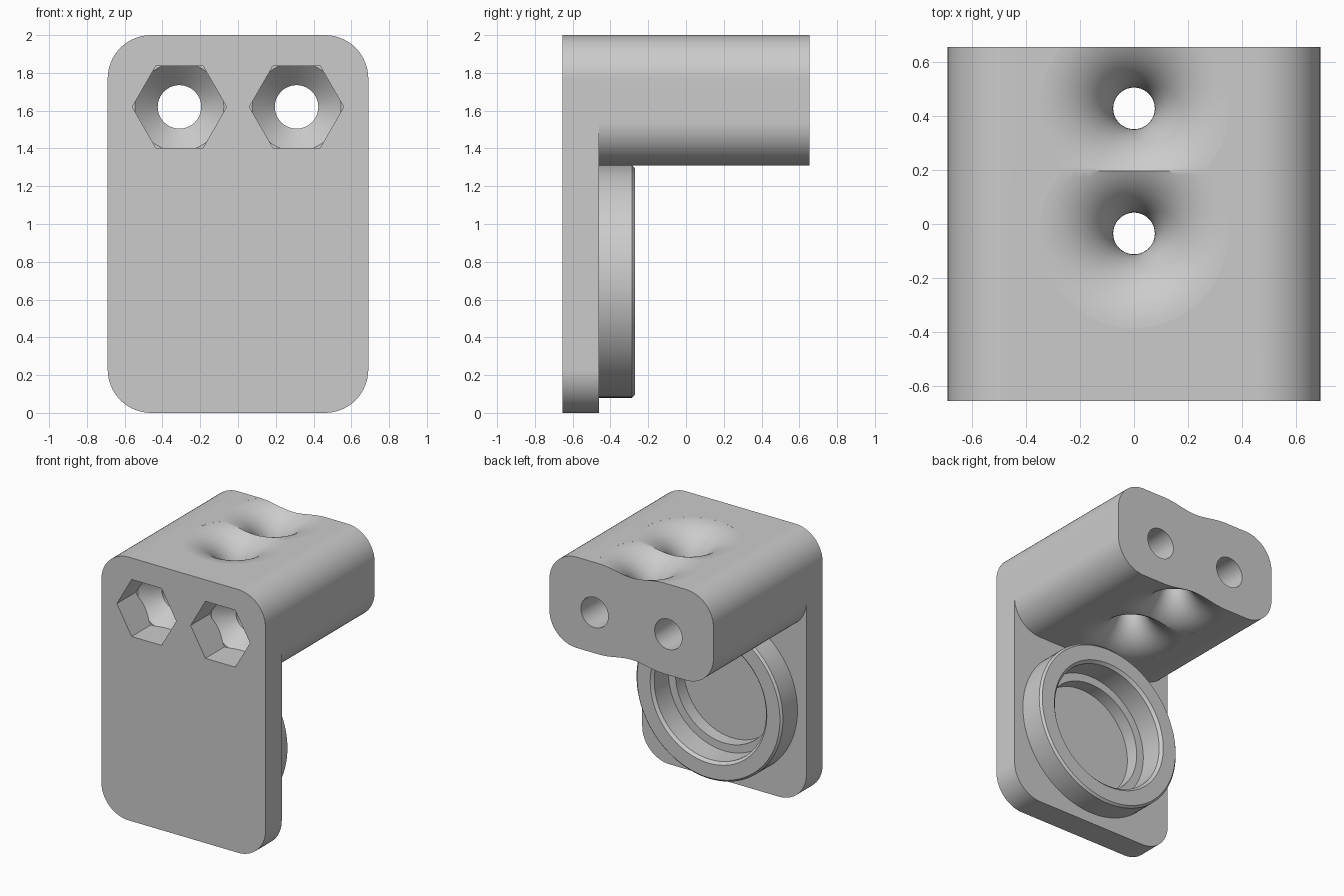
import bpy, bmesh
from math import sin, cos, pi, radians
from mathutils import Matrix

old = bpy.data.objects.get("Cube")
if old:
    bpy.data.objects.remove(old, do_unlink=True)

grey = bpy.data.materials.new("plain grey")
grey.use_nodes = True
grey.diffuse_color = (0.6, 0.6, 0.6, 1)
grey.node_tree.nodes["Principled BSDF"].inputs["Base Color"].default_value = (0.6, 0.6, 0.6, 1)

ALONG_Y = Matrix.Rotation(radians(-90), 4, "X")
WIDTH, FRONT, BACK, STEP = 1.38, -0.655, 0.655, -0.46
CORNER = 0.23


def add_object(name, bm):
    bmesh.ops.recalc_face_normals(bm, faces=bm.faces)
    mesh = bpy.data.meshes.new(name)
    bm.to_mesh(mesh)
    bm.free()
    mesh.materials.append(grey)
    ob = bpy.data.objects.new(name, mesh)
    bpy.context.collection.objects.link(ob)
    return ob


def rounded_box(name, y0, y1, z0, z1):
    """Box whose edges running front to back are rounded."""
    bm = bmesh.new()
    bmesh.ops.create_cube(bm, size=1)
    bmesh.ops.scale(bm, vec=(WIDTH, y1 - y0, z1 - z0), verts=bm.verts)
    bmesh.ops.translate(bm, vec=(0, (y0 + y1) / 2, (z0 + z1) / 2), verts=bm.verts)
    edges = [e for e in bm.edges if abs(e.verts[0].co.y - e.verts[1].co.y) > 0.01]
    bmesh.ops.bevel(bm, geom=edges, offset=CORNER, segments=16, profile=0.5, affect="EDGES")
    return add_object(name, bm)


def lathe(name, profile, matrix, sides=64, closed=False):
    """Revolve (radius, height) points; closed makes a ring, otherwise ends are capped."""
    bm = bmesh.new()
    rings = [[bm.verts.new((r * cos(2 * pi * i / sides), r * sin(2 * pi * i / sides), h))
              for i in range(sides)] for r, h in profile]
    pairs = list(zip(rings, rings[1:]))
    if closed:
        pairs.append((rings[-1], rings[0]))
    else:
        bm.faces.new(rings[0])
        bm.faces.new(rings[-1])
    for a, b in pairs:
        for i in range(sides):
            j = (i + 1) % sides
            bm.faces.new((a[i], a[j], b[j], b[i]))
    bm.transform(matrix)
    return add_object(name, bm)


def boolean(ob, cutter, operation="DIFFERENCE"):
    mod = ob.modifiers.new(cutter.name, "BOOLEAN")
    mod.operation = operation
    mod.solver = "EXACT"
    mod.object = cutter
    cutter.hide_render = True


def apply_modifiers(ob):
    bpy.context.view_layer.update()
    graph = bpy.context.evaluated_depsgraph_get()
    mesh = bpy.data.meshes.new_from_object(ob.evaluated_get(graph))
    ob.modifiers.clear()
    ob.data = mesh


# Main solids
plate = rounded_box("front_plate", FRONT, STEP, 0, 2)
block = rounded_box("top_block", STEP, BACK, 1.31, 2)
cutters = []

# Bolt holes with hexagonal nut pockets and conical floors
for side, x in (("right", -0.31), ("left", 0.31)):
    place = Matrix.Translation((x, 0, 1.62)) @ ALONG_Y
    bolt = lathe(side + "_bolt_cutter", [(0.25, -0.8), (0.25, 0.8)], place, sides=6)
    core = lathe(side + "_bolt_core", [(0.3, -0.9), (0.3, -0.425), (0.235, -0.425),
                                       (0.115, -0.305), (0.115, 0.9)], place)
    boolean(bolt, core, "INTERSECT")
    apply_modifiers(bolt)
    boolean(plate, bolt)
    boolean(block, bolt)
    cutters += [bolt, core]

# Upright holes, flared at both ends by a large fillet
HOLE, FLARE, HALF = 0.077, 0.36, 0.345
fillet = FLARE - HOLE
upper = []
for i in range(21):
    a = radians(88) * i / 20
    upper.append((FLARE - fillet * cos(a), HALF - fillet + fillet * sin(a)))
upper.append((upper[-1][0], HALF + 0.1))
flared = [(r, -h) for r, h in reversed(upper)] + upper
for label, y in (("front", -0.035), ("rear", 0.428)):
    cutter = lathe(label + "_flare_cutter", flared, Matrix.Translation((0, y, 1.655)), sides=72)
    boolean(block, cutter)
    cutters.append(cutter)

# Round cup on the back of the plate, with a shallow recess behind it
cup_place = Matrix.Translation((0, 0, 0.695)) @ ALONG_Y
recess = lathe("recess_cutter", [(0.41, -0.56), (0.41, -0.3)], cup_place, sides=96)
boolean(plate, recess)
cutters.append(recess)
cup = lathe("cup_ring", [(0.615, -0.48), (0.615, -0.285), (0.6, -0.27), (0.49, -0.27),
                         (0.47, -0.29), (0.47, -0.48)], cup_place, sides=96, closed=True)

for part in (plate, block):
    apply_modifiers(part)
for cutter in cutters:
    bpy.data.objects.remove(cutter, do_unlink=True)

# Smooth the curves and keep the flat faces flat
for part in (plate, block, cup):
    bpy.ops.object.select_all(action="DESELECT")
    part.select_set(True)
    bpy.context.view_layer.objects.active = part
    bpy.ops.object.shade_smooth_by_angle(angle=radians(30))
    mod = part.modifiers.new("flat_face_normals", "WEIGHTED_NORMAL")
    mod.keep_sharp = True
